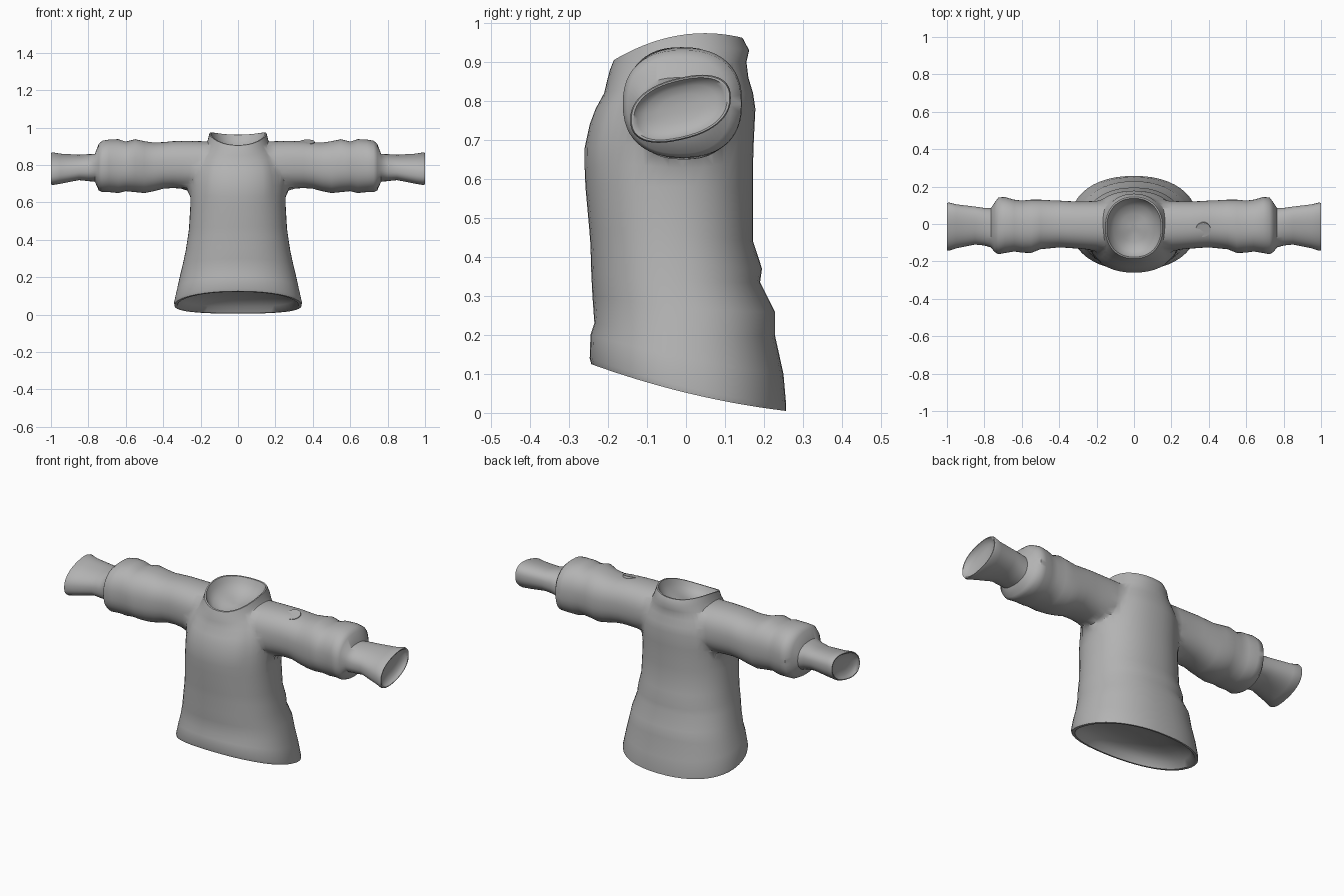
import bpy, bmesh, math

if "Cube" in bpy.data.objects:
    bpy.data.objects.remove(bpy.data.objects["Cube"])

N = 48  # points around every cross-section

cloth = bpy.data.materials.new("grey cloth")
cloth.diffuse_color = (0.45, 0.45, 0.45, 1)
cloth.use_nodes = True
cloth.node_tree.nodes["Principled BSDF"].inputs["Base Color"].default_value = cloth.diffuse_color


def spow(v, e):
    return math.copysign(abs(v) ** e, v)


def hollow(ring, axis):
    """Rings that turn an open end inward into a shallow bowl."""
    c = [sum(p[i] for p in ring) / N for i in range(3)]
    out = []
    for s, d in ((0.95, 0.0), (0.88, 0.35), (0.72, 0.7), (0.45, 0.93), (0.15, 1.0)):
        out.append([tuple(c[i] + (p[i] - c[i]) * s + axis[i] * d for i in range(3)) for p in ring])
    return out


def loft(name, rings):
    bm = bmesh.new()
    rows = [[bm.verts.new(p) for p in r] for r in rings]
    for a, b in zip(rows, rows[1:]):
        for i in range(N):
            j = (i + 1) % N
            bm.faces.new((a[i], a[j], b[j], b[i]))
    bm.faces.new(rows[0])
    bm.faces.new(rows[-1])
    bmesh.ops.recalc_face_normals(bm, faces=bm.faces)
    me = bpy.data.meshes.new(name)
    bm.to_mesh(me)
    bm.free()
    ob = bpy.data.objects.new(name, me)
    bpy.context.collection.objects.link(ob)
    me.materials.append(cloth)
    return ob


def torso_ring(zf, zm, zb, w, yf, yb):
    ring = []
    for i in range(N):
        a = 2 * math.pi * i / N
        t = spow(math.sin(a), 0.9)
        z = zm + (zb - zf) / 2 * t + ((zf + zb) / 2 - zm) * t * t
        ring.append((w * spow(math.cos(a), 0.9), (yf + yb) / 2 + (yb - yf) / 2 * t, z))
    return ring


def sleeve_ring(side, x, top, bottom, yb, yf, shear=0.0):
    ring = []
    for i in range(N):
        a = 2 * math.pi * i / N
        y = (yb - yf) / 2 * spow(math.cos(a), 0.85)
        z = (top - bottom) / 2 * spow(math.sin(a), 0.85)
        ring.append((side * x, (yb + yf) / 2 + y, (top + bottom) / 2 + z + shear * y))
    return ring


# Body: z at front, side and back, half width, front y, back y
body = [torso_ring(*r) for r in (
    (.125, .05, .005, .34, -.243, .257), (.14, .065, .02, .342, -.247, .257),
    (.2, .14, .1, .325, -.245, .25), (.23, .2, .2, .312, -.235, .228),
    (.3, .27, .26, .295, -.24, .228), (.36, .34, .335, .28, -.243, .19),
    (.43, .39, .37, .272, -.245, .195), (.47, .46, .44, .262, -.248, .172),
    (.58, .58, .58, .255, -.258, .172), (.63, .64, .64, .255, -.26, .172),
    (.68, .7, .7, .255, -.26, .174), (.74, .76, .78, .25, -.247, .178),
    (.78, .81, .82, .238, -.232, .172), (.82, .85, .86, .215, -.21, .16),
    (.85, .89, .9, .185, -.203, .155), (.88, .93, .93, .163, -.195, .162),
    (.905, .968, .962, .153, -.185, .145))]
rings = hollow(body[0], (0, 0, .09))[::-1] + body + hollow(body[-1], (0, 0, -.08))
robe = loft("robe", rings)

# Sleeves: x, top, bottom, back y, front y, shear
SLEEVE = (
    (.14, .925, .68, .12, -.14), (.2, .928, .675, .125, -.14), (.25, .93, .67, .122, -.137),
    (.3, .93, .675, .12, -.133), (.35, .927, .677, .122, -.128), (.4, .922, .673, .125, -.125),
    (.45, .92, .66, .127, -.13), (.5, .927, .65, .13, -.135), (.55, .938, .655, .13, -.155),
    (.6, .925, .66, .125, -.153), (.64, .938, .65, .13, -.147), (.69, .936, .655, .144, -.155),
    (.725, .93, .655, .142, -.162), (.745, .912, .665, .115, -.15), (.765, .86, .71, .085, -.125),
    (.8, .857, .715, .086, -.115, .1), (.85, .852, .722, .093, -.11, .15),
    (.95, .855, .705, .105, -.13, .2), (.99, .86, .7, .115, -.143, .22), (1.0, .857, .703, .112, -.14, .22))
for side, name in ((1, "right_sleeve"), (-1, "left_sleeve")):
    tube = [sleeve_ring(side, *r) for r in SLEEVE]
    sleeve = loft(name, tube + hollow(tube[-1], (-side * .03, 0, 0)))
    mod = robe.modifiers.new("join", 'BOOLEAN')
    mod.operation, mod.solver, mod.object = 'UNION', 'EXACT', sleeve
    bpy.context.view_layer.objects.active = robe
    bpy.ops.object.modifier_apply(modifier=mod.name)
    bpy.data.objects.remove(sleeve)

# Soften the armholes
bm = bmesh.new()
bm.from_mesh(robe.data)
bmesh.ops.remove_doubles(bm, verts=bm.verts, dist=.002)
armhole = [v for v in bm.verts if .17 < abs(v.co.x) < .33 and .6 < v.co.z < .95]
for _ in range(4):
    bmesh.ops.smooth_vert(bm, verts=armhole, factor=.5, use_axis_x=True, use_axis_y=True, use_axis_z=True)
bm.to_mesh(robe.data)
bm.free()

# Button on one sleeve
bpy.ops.mesh.primitive_cylinder_add(vertices=20, radius=.04, depth=.02,
                                    location=(.37, -.028, .915), rotation=(.3, 0, 0))
button = bpy.context.object
button.name = "sleeve_button"
button.data.materials.append(cloth)

for ob in (robe, button):
    bpy.ops.object.select_all(action='DESELECT')
    ob.select_set(True)
    bpy.context.view_layer.objects.active = ob
    bpy.ops.object.shade_smooth_by_angle(angle=math.radians(50))
